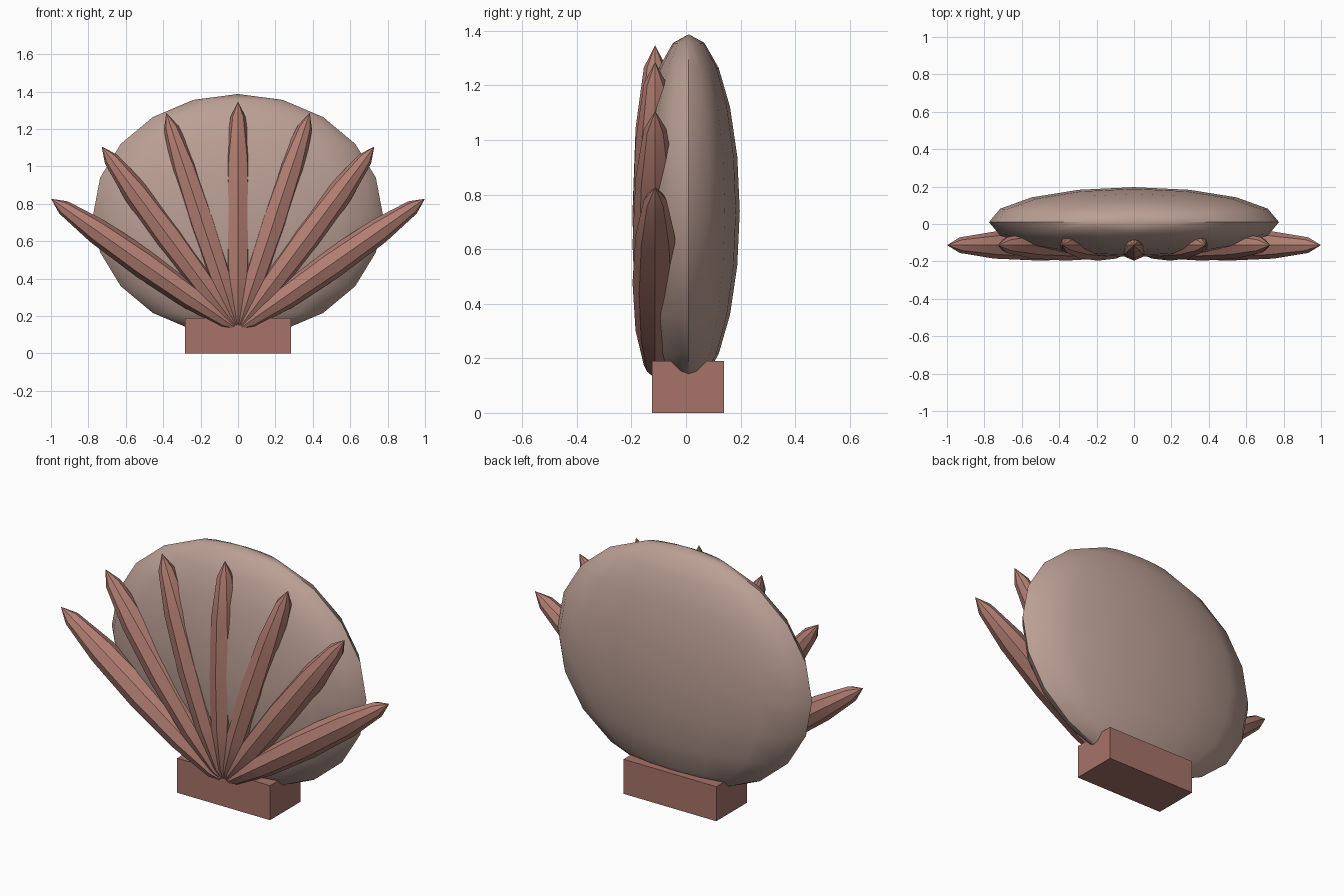
import bpy
from math import radians, sin, cos

if "Cube" in bpy.data.objects:
    bpy.data.objects.remove(bpy.data.objects["Cube"])


def material(name, rgb):
    m = bpy.data.materials.new(name)
    m.diffuse_color = (*rgb, 1)
    m.use_nodes = True
    m.node_tree.nodes["Principled BSDF"].inputs["Base Color"].default_value = m.diffuse_color
    return m


shell_mat = material("pale_shell", (0.50, 0.35, 0.30))
rib_mat = material("rosy_rib", (0.45, 0.21, 0.17))
base_mat = material("base_clay", (0.38, 0.17, 0.14))


def ellipsoid(name, loc, radii, segs, rings, mat, tilt=0.0):
    bpy.ops.mesh.primitive_uv_sphere_add(segments=segs, ring_count=rings, radius=1,
                                         location=loc, rotation=(0, tilt, 0))
    ob = bpy.context.object
    ob.name = name
    ob.scale = radii
    ob.data.materials.append(mat)
    bpy.ops.object.transform_apply(location=False, rotation=False, scale=True)
    bpy.ops.object.shade_smooth_by_angle(angle=radians(35))
    return ob


# Flattened shell body
ellipsoid("shell_body", (0, 0.01, 0.74), (0.775, 0.187, 0.647), 16, 10, shell_mat)

# Seven ribs fanning out from a common point at the hinge
HALF = 0.61
for i in range(-3, 4):
    a = radians(18.33 * i)
    ellipsoid(f"rib_{i + 4}", (HALF * sin(a), -0.113, 0.127 + HALF * cos(a)),
              (0.08, 0.083, HALF), 8, 6, rib_mat, a)

# Rectangular hinge base
bpy.ops.mesh.primitive_cube_add(size=1, location=(0, 0.0075, 0.095))
base = bpy.context.object
base.name = "hinge_base"
base.scale = (0.565, 0.265, 0.19)
bpy.ops.object.transform_apply(location=False, rotation=False, scale=True)
base.data.materials.append(base_mat)
